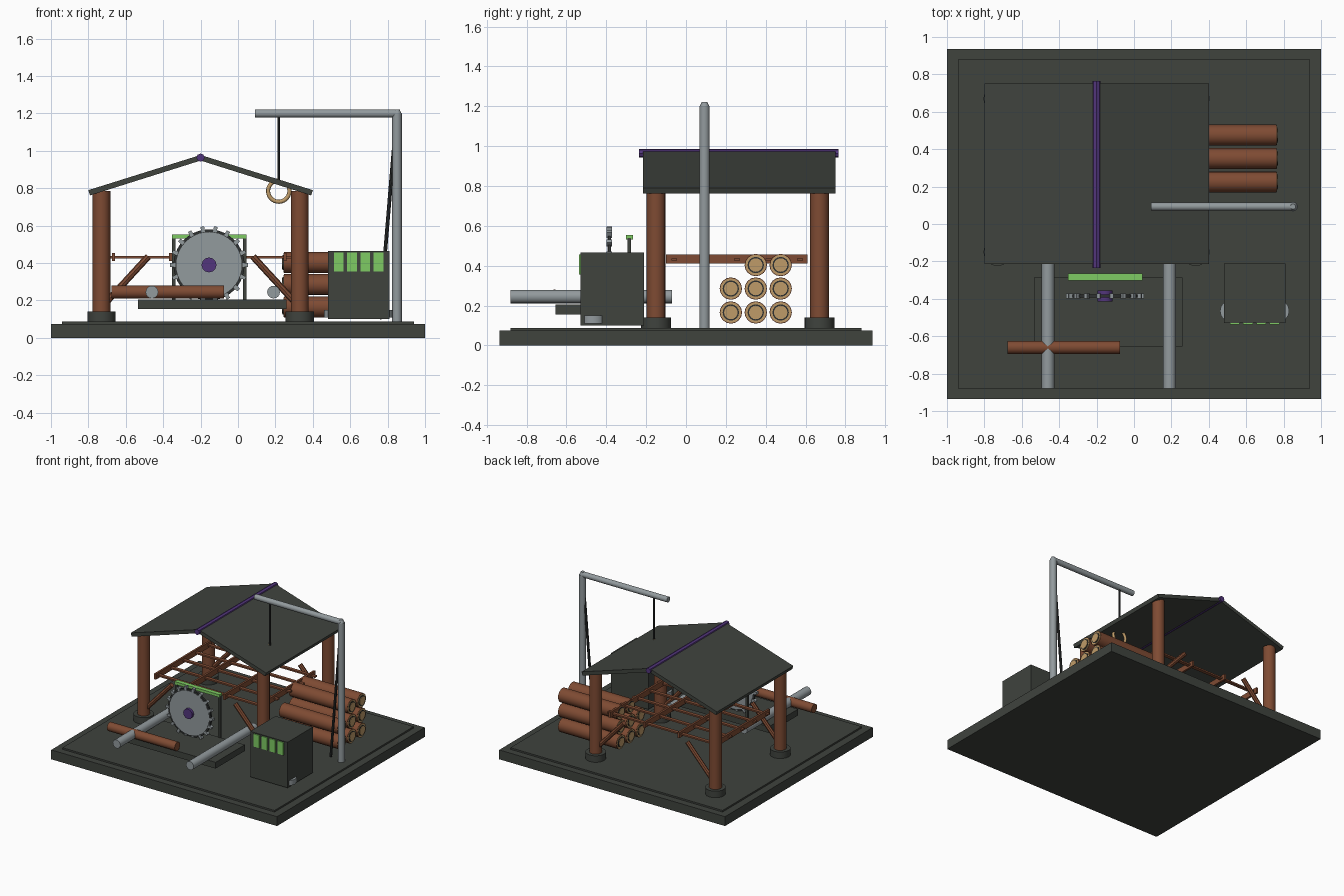
import bpy, bmesh, math
from mathutils import Vector, Matrix

if "Cube" in bpy.data.objects:
    bpy.data.objects.remove(bpy.data.objects["Cube"])


def mat(name, *c):
    m = bpy.data.materials.new(name)
    m.diffuse_color = (*c, 1)
    m.use_nodes = True
    m.node_tree.nodes["Principled BSDF"].inputs["Base Color"].default_value = m.diffuse_color
    return m


DARK = mat("dark_slate", .050, .056, .048)
IRON = mat("dark_iron", .028, .031, .031)
BROWN = mat("bark_brown", .21, .070, .033)
TAN = mat("cut_wood", .52, .33, .14)
GREY = mat("steel_grey", .29, .325, .34)
GREEN = mat("light_green", .21, .60, .125)
PURPLE = mat("purple", .085, .036, .20)


def finish(name, bm, m, smooth=False):
    bmesh.ops.recalc_face_normals(bm, faces=bm.faces[:])
    me = bpy.data.meshes.new(name)
    bm.to_mesh(me)
    bm.free()
    me.materials.append(m)
    ob = bpy.data.objects.new(name, me)
    bpy.context.collection.objects.link(ob)
    if smooth:
        bpy.ops.object.select_all(action='DESELECT')
        ob.select_set(True)
        bpy.context.view_layer.objects.active = ob
        bpy.ops.object.shade_smooth_by_angle(angle=math.radians(40))
    return ob


def box(name, x0, x1, y0, y1, z0, z1, m):
    bm = bmesh.new()
    bmesh.ops.create_cube(bm, size=1)
    for v in bm.verts:
        v.co = Vector(((x0 + x1) / 2 + v.co.x * (x1 - x0),
                       (y0 + y1) / 2 + v.co.y * (y1 - y0),
                       (z0 + z1) / 2 + v.co.z * (z1 - z0)))
    return finish(name, bm, m)


def rod(name, a, b, r, m, sides=16, r2=None):
    a, b = Vector(a), Vector(b)
    bm = bmesh.new()
    bmesh.ops.create_cone(bm, cap_ends=True, segments=sides, radius1=r,
                          radius2=r if r2 is None else r2, depth=(b - a).length)
    q = Vector((0, 0, 1)).rotation_difference(b - a)
    bm.transform(Matrix.Translation((a + b) / 2) @ q.to_matrix().to_4x4())
    return finish(name, bm, m, sides > 8)


# Ground slab
box("ground_slab", -1, 1, -.935, .935, 0, .075, DARK)
box("ground_top", -.94, .94, -.88, .88, .075, .088, DARK)

# Shelter posts with footings and knee braces
CX = -.2
for s in (-1, 1):
    for y in (-.15, .67):
        x = CX + s * .53
        rod("post_footing", (x, y, .088), (x, y, .14), .075, DARK)
        rod("shelter_post", (x, y, .12), (x, y, .785), .047, BROWN)
        rod("knee_brace", (CX + s * .505, y, .19), (CX + s * .28, y, .435), .018, BROWN, 8)

# Gabled roof and ridge beam
profile = [(-.6, .79), (0, .978), (.6, .79), (.591, .762), (0, .948), (-.591, .762)]
bm = bmesh.new()
rows = [[bm.verts.new((CX + x, y, z)) for x, z in profile] for y in (-.215, .75)]
for i in range(6):
    j = (i + 1) % 6
    bm.faces.new((rows[0][i], rows[0][j], rows[1][j], rows[1][i]))
for r in rows:
    bm.faces.new((r[0], r[1], r[4], r[5]))
    bm.faces.new((r[1], r[2], r[3], r[4]))
finish("roof", bm, DARK)
rod("ridge_beam", (CX, -.235, .964), (CX, .765, .964), .022, PURPLE, 8)

# Timber lattice between the posts
for i in range(4):
    x = -.665 + i * .305
    box("lattice_rail", x - .008, x + .008, -.10, .61, .41, .455, BROWN)
for i in range(5):
    y = -.06 + i * .158
    box("lattice_slat", -.69, .29, y - .014, y + .014, .425, .437, BROWN)

# Saw bench, feed pipes and the log being cut
box("saw_bench", -.535, .26, -.655, -.285, .155, .205, DARK)
for x in (-.46, .19):
    rod("feed_pipe", (x, -.88, .245), (x, -.07, .245), .034, GREY)
rod("feed_log", (-.675, -.66, .245), (-.075, -.66, .245), .035, BROWN)

# Saw blade with rim, teeth and hub
BX, BY, BZ = -.155, -.385, .39
rod("blade_disc", (BX, BY - .009, BZ), (BX, BY + .009, BZ), .175, GREY, 40)
rod("blade_rim", (BX, BY - .007, BZ), (BX, BY + .007, BZ), .19, IRON, 40)
rod("blade_hub", (BX, BY - .03, BZ), (BX, BY + .03, BZ), .04, PURPLE, 12)
for i in range(18):
    t = i * math.tau / 18
    bm = bmesh.new()
    bmesh.ops.create_cube(bm, size=1)
    bm.transform(Matrix.Translation((BX, BY, BZ)) @ Matrix.Rotation(t, 4, 'Y')
                 @ Matrix.Translation((.193, 0, 0)) @ Matrix.Diagonal((.03, .026, .02, 1)))
    finish("blade_tooth", bm, GREY)

# Blade guard frame
for x in (-.343, .037):
    box("guard_upright", x - .009, x + .009, -.293, -.275, .2, .54, DARK)
box("guard_bar", -.352, .046, -.301, -.265, .532, .554, GREEN)

# Control cabinet with lit panels and feet
box("cabinet", .48, .81, -.53, -.21, .10, .465, DARK)
for i in range(4):
    x = .512 + i * .071
    box("cabinet_panel", x, x + .052, -.538, -.529, .355, .457, GREEN)
for x in (.52, .77):
    rod("cabinet_foot", (x, -.465, .11), (x, -.465, .15), .06, GREY)

# Stacked logs with ringed ends
spots = [(y, z) for z in (.165, .285, .403) for y in (.225, .35, .475)]
spots.remove((.225, .403))
for y, z in spots:
    rod("stacked_log", (.245, y, z), (.762, y, z), .056, BROWN)
    for x, d in ((.245, -1), (.762, 1)):
        for k, (r, m) in enumerate(((.052, TAN), (.041, IRON), (.034, TAN))):
            rod("log_end_ring", (x - d * .004, y, z), (x + d * .003 * (k + 1), y, z), r, m)

# Crane
CY = .093
rod("crane_mast", (.85, CY, .088), (.85, CY, 1.2), .026, GREY)
rod("crane_arm", (.09, CY, 1.2), (.855, CY, 1.2), .022, GREY)
rod("crane_cap", (.85, CY, 1.195), (.85, CY, 1.222), .026, GREY, 16, .014)
rod("crane_stay", (.757, CY, .1), (.84, CY, 1.1), .010, IRON, 8)
rod("hoist_cable", (.218, CY, .835), (.218, CY, 1.19), .007, IRON, 8)

# Open hook swept along an arc
cu = bpy.data.curves.new("hook_path", 'CURVE')
cu.dimensions = '3D'
cu.bevel_depth = .011
cu.bevel_resolution = 2
cu.use_fill_caps = True
sp = cu.splines.new('POLY')
sp.points.add(24)
for i, p in enumerate(sp.points):
    t = math.radians(90 + 290 * i / 24)
    p.co = (.218 + .057 * math.cos(t), CY, .785 + .057 * math.sin(t), 1)
cu.materials.append(TAN)
bpy.context.collection.objects.link(bpy.data.objects.new("hoist_hook", cu))
